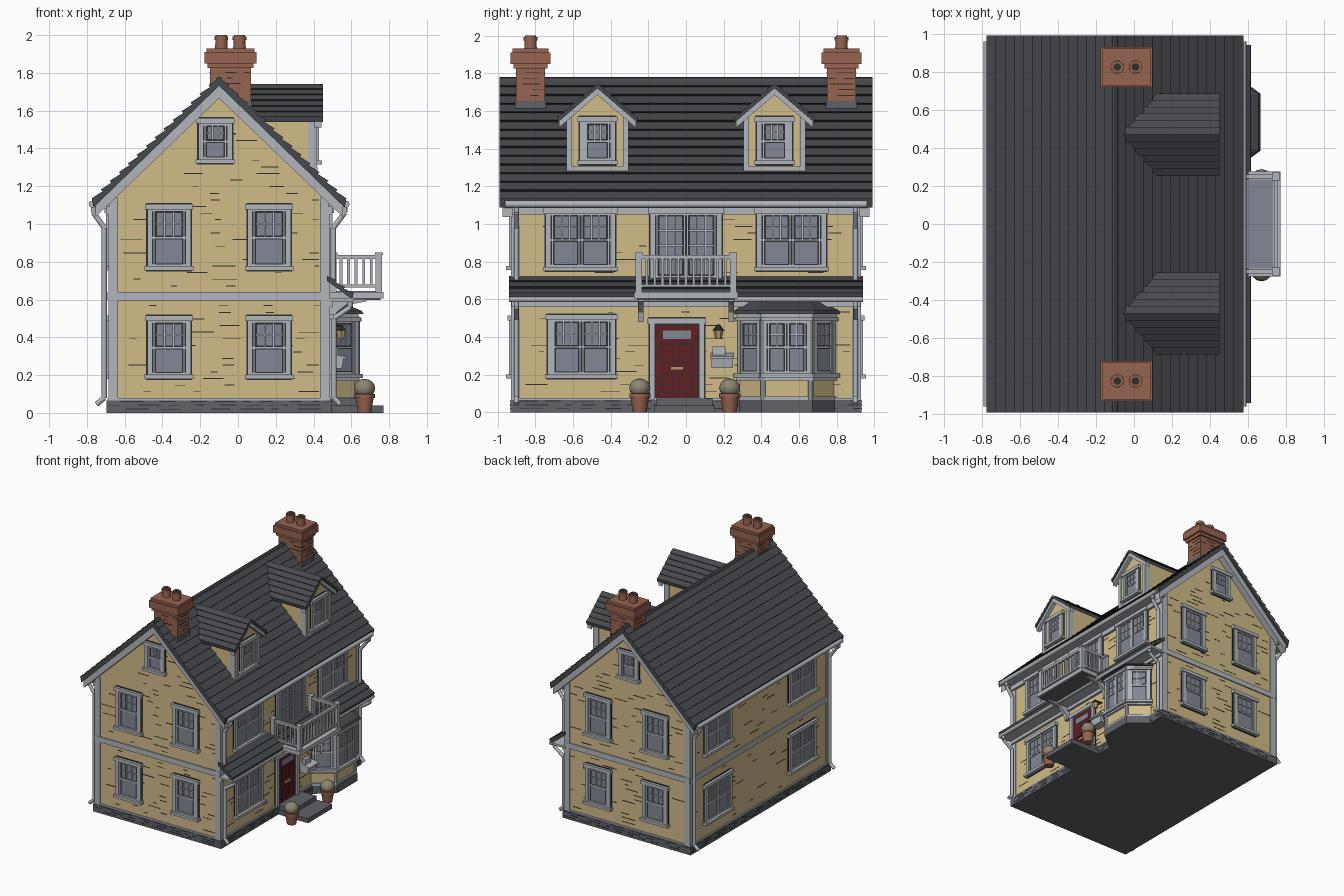
import bpy, bmesh, math, random
from mathutils import Matrix, Vector

if "Cube" in bpy.data.objects:
    bpy.data.objects.remove(bpy.data.objects["Cube"])

random.seed(4)
COL = {"wall_yellow": (.64, .50, .25), "roof_slate": (.062, .067, .075), "trim_grey": (.44, .47, .50),
       "glass": (.225, .245, .295), "brick": (.31, .125, .08), "door_red": (.115, .014, .017),
       "stone": (.115, .122, .14), "ink": (.028, .028, .030), "plant": (.27, .24, .17), "brass": (.5, .33, .15)}
MAT = {}
for k, c in COL.items():
    MAT[k] = bpy.data.materials.new(k)
    MAT[k].diffuse_color = (*c, 1)
WALL, ROOF, TRIM, GLASS, BRICK, RED, STONE, INK, PLANT, BRASS = COL
parts, I = {}, Matrix()


def part(name, mat):
    return parts.setdefault(name, (bmesh.new(), mat))[0]


def box(name, mat, x, y, z, M=I):
    s = [(a + b) / 2 for a, b in (x, y, z)]
    d = [b - a for a, b in (x, y, z)]
    bmesh.ops.create_cube(part(name, mat), size=1, matrix=M @ Matrix.Translation(s) @ Matrix.Diagonal((*d, 1)))


def cyl(name, mat, p, q, r, r2=None, seg=12):
    p, q = Vector(p), Vector(q)
    M = Matrix.Translation((p + q) / 2) @ (q - p).to_track_quat('Z', 'Y').to_matrix().to_4x4()
    bmesh.ops.create_cone(part(name, mat), cap_ends=True, segments=seg, radius1=r,
                          radius2=r if r2 is None else r2, depth=(q - p).length, matrix=M)


def prism(name, mat, pts, a, b, axis, ink=0):
    """Extrude a 2D profile along an axis; edges shorter than ink become dark."""
    bm = part(name, mat)
    put = {'x': lambda p, t: (t, p[0], p[1]), 'y': lambda p, t: (p[0], t, p[1]), 'z': lambda p, t: (p[0], p[1], t)}[axis]
    A, B = [[bm.verts.new(put(p, t)) for p in pts] for t in (a, b)]
    bm.faces.new(A)
    bm.faces.new(B[::-1])
    for i in range(len(pts)):
        j = (i + 1) % len(pts)
        f = bm.faces.new((A[i], B[i], B[j], A[j]))
        if (Vector(pts[i]) - Vector(pts[j])).length < ink:
            f.material_index = 1


def saw_roof(name, top, bot, n, lift, thick, a, b, axis):
    """Roof slope with overlapping slate courses."""
    top, bot = Vector(top), Vector(bot)
    d = (bot - top) / n
    nr = Vector((-d.y, d.x)).normalized()
    nr = nr if nr.y > 0 else -nr
    pts = []
    for i in range(n):
        pts += [top + d * i, top + d * (i + 1) + nr * lift]
    pts += [bot - Vector((0, thick)), top - Vector((0, thick))]
    prism(name, ROOF, [tuple(p) for p in pts], a, b, axis, .02)


def frame(o, u, d):
    """Wall frame: local x runs along the wall, y points outward."""
    u, d = Vector(u).normalized(), Vector(d).normalized()
    M = Matrix((u, d, (0, 0, 1))).transposed().to_4x4()
    return Matrix.Translation(o) @ M


def dashes(name, M, u0, u1, z0, z1, step, gap, limit=None):
    z = z0
    while z < z1:
        u = u0 + random.uniform(0, gap)
        while u < u1 - .02:
            e = min(u + random.uniform(.03, .13), u1)
            if limit is None or (limit(u) > z and limit(e) > z):
                box(name, INK, (u, e), (-.004, .002), (z, z + random.uniform(.003, .006)), M)
            u = e + random.uniform(.3, 1) * gap
        z += step


def window(name, M, u, w, z0, z1, n=1, full=False, t=.028):
    a, b, c, g = u - w / 2, u + w / 2, name + "_casing", name + "_glass"
    box(name + "_outline", INK, (a - .006, b + .006), (-.01, .006), (z0 - .006, z1 + .006), M)
    for s in (a, b - t):
        box(c, TRIM, (s, s + t), (-.01, .02), (z0, z1), M)
    box(c, TRIM, (a - .012, b + .012), (-.01, .028), (z1 - t, z1), M)
    box(c, TRIM, (a - .014, b + .014), (-.01, .036), (z0, z0 + .022), M)
    sw, lo, hi = (w - 2 * t) / n, z0 + .022, z1 - t
    mid = lo + (.06 if full else (hi - lo) * .5)
    for k in range(n):
        l, r = a + t + k * sw, a + t + (k + 1) * sw
        for s in (l, r - .015):
            box(c, TRIM, (s + .002, s + .013), (0, .015), (lo, hi), M)
        for z in (lo, mid - .006, hi - .012):
            box(c, TRIM, (l, r), (0, .014), (z, z + .012), M)
        box(g, GLASS, (l + .018, r - .018), (0, .009), (lo + .015, mid - .009), M)
        cols, rows = (3 if sw > .12 else 2), (4 if full else 2)
        pw, ph = (sw - .034) / cols, (hi - mid - .02) / rows
        for i in range(cols):
            for j in range(rows):
                x, z = l + .017 + i * pw, mid + .007 + j * ph
                box(g, GLASS, (x + .005, x + pw - .005), (0, .009), (z + .005, z + ph - .005), M)
                if i:
                    box(c, TRIM, (x - .0025, x + .0025), (0, .012), (z, z + ph), M)
                if j:
                    box(c, TRIM, (x, x + pw), (0, .012), (z - .0025, z + .0025), M)


# main walls, stone plinth
RX, SL = -.1, .97
prism("house_walls", WALL, [(-.68, .02), (.48, .02), (.48, 1.157), (RX, 1.72), (-.68, 1.157)], -.92, .92, 'y')
box("plinth", STONE, (-.695, .495), (-.932, .932), (0, .065))
box("plinth_cap", TRIM, (-.69, .49), (-.928, .928), (.065, .078))
gables = [frame((0, s * .92, 0), (1, 0, 0), (0, s, 0)) for s in (-1, 1)]
street = frame((.48, 0, 0), (0, 1, 0), (1, 0, 0))
rear = frame((-.68, 0, 0), (0, 1, 0), (-1, 0, 0))

# main roof, bargeboards, eaves, gutters
for s in (-1, 1):
    saw_roof("main_roof", (RX, 1.772), (RX + s * .665, 1.772 - SL * .665), 14, .013, .04, -.99, .99, 'y')
    e = RX + s * .655
    for y in (-1, 1):
        prism("bargeboards", TRIM, [(RX, 1.738), (e, 1.738 - SL * .655), (e, 1.672 - SL * .655), (RX, 1.665)],
              y * .92, y * .975, 'y')
    w = RX + s * .58
    box("eave_frieze", TRIM, sorted((w - s * .01, w + s * .02)), (-.925, .925), (1.05, 1.13))
    box("eave_soffit", TRIM, sorted((w, w + s * .07)), (-.96, .96), (1.09, 1.115))
    g = RX + s * .672
    cyl("gutters", TRIM, (g, -.96, 1.105), (g, .96, 1.105), .019, seg=8)
cyl("ridge_cap", ROOF, (RX, -.99, 1.762), (RX, .99, 1.762), .018, seg=8)

# corner boards, floor band
for y in (-1, 1):
    for x in (-.66, .46):
        box("corner_boards", TRIM, (x - .026, x + .026), sorted((y * .88, y * .928)), (.07, 1.14))
    box("floor_band", TRIM, (-.685, .485), sorted((y * .91, y * .93)), (.595, .64))
box("floor_band", TRIM, (-.69, -.67), (-.925, .925), (.595, .64))

# gable end walls
gtop = lambda u: 1.64 - SL * abs(u - RX)
for M in gables:
    for u in (-.365, .165):
        window("gable_window", M, u, .23, .18, .515)
        window("gable_window", M, u, .23, .755, 1.105)
    window("attic_window", M, -.12, .18, 1.32, 1.56)
    dashes("gable_siding_lines", M, -.63, .43, .11, 1.6, .035, .55, gtop)
    dashes("plinth_joints", M @ Matrix.Translation((0, .012, 0)), -.69, .49, .018, .06, .02, .1)

# street and rear walls
for u in (-.56, .56):
    window("street_window", street, u, .37, .75, 1.085, 2)
    for z0, z1 in ((.18, .515), (.755, 1.085)):
        window("rear_window", rear, u, .35, z0, z1, 2)
window("street_window", street, -.555, .36, .18, .52, 2)
window("balcony_door", street, 0, .38, .64, 1.085, 2, True)
for M in (street, rear):
    dashes("siding_lines", M, -.87, .87, .11, 1.03, .035, .5 if M is street else 1.2)
    dashes("plinth_joints", M @ Matrix.Translation((0, .015, 0)), -.92, .92, .018, .06, .02, .1)

# pent roof between floors
saw_roof("pent_roof", (.47, .725), (.605, .625), 3, .012, .025, -.94, .94, 'y')
box("pent_soffit", TRIM, (.47, .59), (-.935, .935), (.588, .605))
box("pent_fascia", TRIM, (.47, .5), (-.925, .925), (.56, .6))
cyl("gutters", TRIM, (.6, -.94, .6), (.6, .94, .6), .015, seg=8)

# downpipes
runs = [[(-.765, 1.1), (-.765, 1.06), (-.708, .98), (-.708, .08), (-.75, .045)],
        [(.565, 1.1), (.565, 1.06), (.505, .98), (.505, .7)],
        [(.595, .6), (.595, .56), (.508, .5), (.508, .08), (.54, .045)]]
for run in runs:
    for y in (-.9, .9):
        for p, q in zip(run, run[1:]):
            cyl("downpipes", TRIM, (p[0], y, p[1]), (q[0], y, q[1]), .014, seg=8)

# dormers
for y in (-.47, .47):
    prism("dormer_walls", WALL, [(y - .16, 1.28), (y + .16, 1.28), (y + .16, 1.58), (y, 1.715), (y - .16, 1.58)], .0, .41, 'x')
    for s in (-1, 1):
        saw_roof("dormer_roof", (y, 1.742), (y + s * .21, 1.562), 6, .008, .022, -.08, .45, 'x')
        prism("dormer_bargeboards", TRIM, [(y, 1.722), (y + s * .205, 1.546), (y + s * .205, 1.51), (y, 1.685)], .405, .442, 'x')
        box("dormer_corner_boards", TRIM, (.37, .418), sorted((y + s * .135, y + s * .165)), (1.27, 1.57))
    box("dormer_base_board", TRIM, (.36, .42), (y - .165, y + .165), (1.275, 1.305))
    window("dormer_window", frame((.41, y, 0), (0, 1, 0), (1, 0, 0)), 0, .19, 1.315, 1.57)

# chimneys
for y in (-.825, .825):
    def block(name, mat, h, k, z0, z1):
        box(name, mat, (-.04 - h, -.04 + h), (y - k, y + k), (z0, z1))
    block("chimney_stacks", BRICK, .108, .078, 1.55, 1.86)
    block("chimney_flashing", STONE, .113, .083, 1.55, 1.652)
    block("chimney_caps", BRICK, .122, .09, 1.825, 1.85)
    block("chimney_caps", BRICK, .137, .105, 1.85, 1.91)
    block("chimney_caps", BRICK, .128, .096, 1.91, 1.93)
    for x in (-.088, .008):
        cyl("chimney_pots", BRICK, (x, y, 1.92), (x, y, 2), .034, .03)
        cyl("chimney_pot_rims", BRICK, (x, y, 1.975), (x, y, 1.993), .036)
        cyl("chimney_pot_holes", INK, (x, y, 1.996), (x, y, 2.001), .02)
    for s in (-1, 1):
        dashes("brick_joints", frame((-.04, y + s * .078, 0), (1, 0, 0), (0, s, 0)), -.1, .1, 1.68, 1.82, .03, .1)
        dashes("brick_joints", frame((-.04 + s * .108, y, 0), (0, 1, 0), (s, 0, 0)), -.07, .07, 1.68, 1.82, .03, .08)

# bay window
BY = .535
plan = lambda x, h, k: [(.47, BY - k), (x, BY - h), (x, BY + h), (.47, BY + k)]
prism("bay_walls", WALL, plan(.625, .125, .258), .02, .53, 'z')
prism("bay_plinth", STONE, plan(.64, .135, .272), 0, .065, 'z')
for z0, z1, o in ((.065, .085, .01), (.17, .195, .016), (.495, .525, .014)):
    prism("bay_mouldings", TRIM, plan(.625 + o, .125 + o, .258 + o), z0, z1, 'z')
bm = part("bay_roof", ROOF)
rings = [[bm.verts.new((*p, z)) for p in plan(x, h, k)]
         for x, h, k, z in ((.665, .15, .29, .523), (.655, .148, .285, .54), (.53, .12, .21, .592))]
bm.faces.new(rings[0])
bm.faces.new(rings[2])
for A, B in zip(rings, rings[1:]):
    for i in range(4):
        bm.faces.new((A[i], A[i - 1], B[i - 1], B[i]))
window("bay_window", frame((.625, BY, 0), (0, 1, 0), (1, 0, 0)), 0, .25, .185, .505, 2, t=.02)
for s in (-1, 1):
    a, b = Vector((.48, BY + s * .25, 0)), Vector((.625, BY + s * .125, 0))
    u = b - a
    M = frame((a + b) / 2, u, (.125, s * .145, 0))
    window("bay_window", M, .0, .18, .185, .505, t=.02)
    cyl("bay_posts", TRIM, (.628, BY + s * .127, .065), (.628, BY + s * .127, .51), .014, seg=8)

# balcony
box("balcony_slab", TRIM, (.48, .77), (-.275, .275), (.605, .64))
box("balcony_floor", GLASS, (.49, .73), (-.235, .235), (.64, .645))
box("balcony_underside", STONE, (.49, .755), (-.26, .26), (.598, .605))
for z0, z1 in ((.665, .68), (.815, .835)):
    box("balcony_rails", TRIM, (.735, .757), (-.26, .26), (z0, z1))
    for s in (-1, 1):
        box("balcony_rails", TRIM, (.5, .75), (s * .25 - .011, s * .25 + .011), (z0, z1))
for s in (-1, 1):
    for x in (.505, .746):
        box("balcony_posts", TRIM, (x - .017, x + .017), (s * .25 - .017, s * .25 + .017), (.63, .845))
        box("balcony_posts", TRIM, (x - .021, x + .021), (s * .25 - .021, s * .25 + .021), (.835, .848))
    for i in range(1, 6):
        x = .505 + i * .04
        box("balcony_balusters", TRIM, (x - .007, x + .007), (s * .25 - .007, s * .25 + .007), (.67, .825))
    prism("balcony_brackets", TRIM, [(.48, .48), (.505, .48), (.52, .53), (.57, .57), (.68, .59), (.68, .605), (.48, .605)],
          s * .24 - .014, s * .24 + .014, 'y')
for i in range(1, 12):
    y = -.25 + i * .5 / 12
    box("balcony_balusters", TRIM, (.739, .753), (y - .007, y + .007), (.67, .825))

# front door and steps
DC = -.048
box("door_outline", INK, (.47, .486), (DC - .152, DC + .152), (.07, .506))
for s in (-1, 1):
    box("door_casing", TRIM, (.47, .503), sorted((DC + s * .116, DC + s * .146)), (.07, .5))
box("door_casing", TRIM, (.47, .51), (DC - .155, DC + .155), (.47, .5))
box("front_door", RED, (.47, .491), (DC - .11, DC + .11), (.08, .464))
box("door_light", GLASS, (.48, .496), (DC - .075, DC + .075), (.39, .435))
for s in (-1, 1):
    for z0, z1 in ((.105, .21), (.26, .365)):
        y = DC + s * .047
        box("door_panel_grooves", INK, (.48, .493), (y - .037, y + .037), (z0, z1))
        box("door_panels", RED, (.48, .497), (y - .031, y + .031), (z0 + .006, z1 - .006))
box("letter_slot", BRASS, (.48, .502), (DC - .035, DC + .035), (.225, .245))
box("steps", STONE, (.48, .63), (-.16, .14), (0, .075))
box("steps", STONE, (.48, .77), (-.17, .15), (0, .038))

# potted shrubs
for y in (-.245, .232):
    cyl("flower_pots", BRICK, (.67, y, 0), (.67, y, .085), .036, .05, 14)
    cyl("flower_pots", BRICK, (.67, y, .08), (.67, y, .1), .056, .056, 14)
    bmesh.ops.create_uvsphere(part("shrubs", PLANT), u_segments=12, v_segments=8, radius=.056,
                              matrix=Matrix.Translation((.67, y, .13)) @ Matrix.Diagonal((1, 1, .9, 1)))

# mailbox and lantern
prism("mailbox", TRIM, [(.48, .235), (.55, .235), (.56, .29), (.48, .3)], .135, .25, 'y')
prism("mailbox_lid", TRIM, [(.48, .3), (.575, .285), (.575, .297), (.48, .315)], .13, .255, 'y')
box("folded_paper", TRIM, (.5, .53), (.14, .21), (.3, .35))
cyl("lantern_glass", BRASS, (.545, .172, .39), (.545, .172, .435), .018, .027, 6)
cyl("lantern_top", INK, (.545, .172, .435), (.545, .172, .468), .032, .006, 6)
box("lantern_arm", INK, (.48, .545), (.167, .177), (.455, .465))

# turn the collected parts into objects
for name, (bm, mat) in parts.items():
    bmesh.ops.recalc_face_normals(bm, faces=bm.faces)
    me = bpy.data.meshes.new(name)
    bm.to_mesh(me)
    bm.free()
    me.materials.append(MAT[mat])
    if "roof" in name:
        me.materials.append(MAT[INK])
    ob = bpy.data.objects.new(name, me)
    bpy.context.collection.objects.link(ob)
    if name in ("flower_pots", "shrubs", "downpipes", "gutters", "chimney_pots"):
        bpy.ops.object.select_all(action='DESELECT')
        ob.select_set(True)
        bpy.context.view_layer.objects.active = ob
        bpy.ops.object.shade_smooth_by_angle(angle=math.radians(50))

for m in bpy.data.materials:
    if m.users and not m.is_grease_pencil:
        m.use_nodes = True
        m.node_tree.nodes["Principled BSDF"].inputs["Base Color"].default_value = m.diffuse_color
